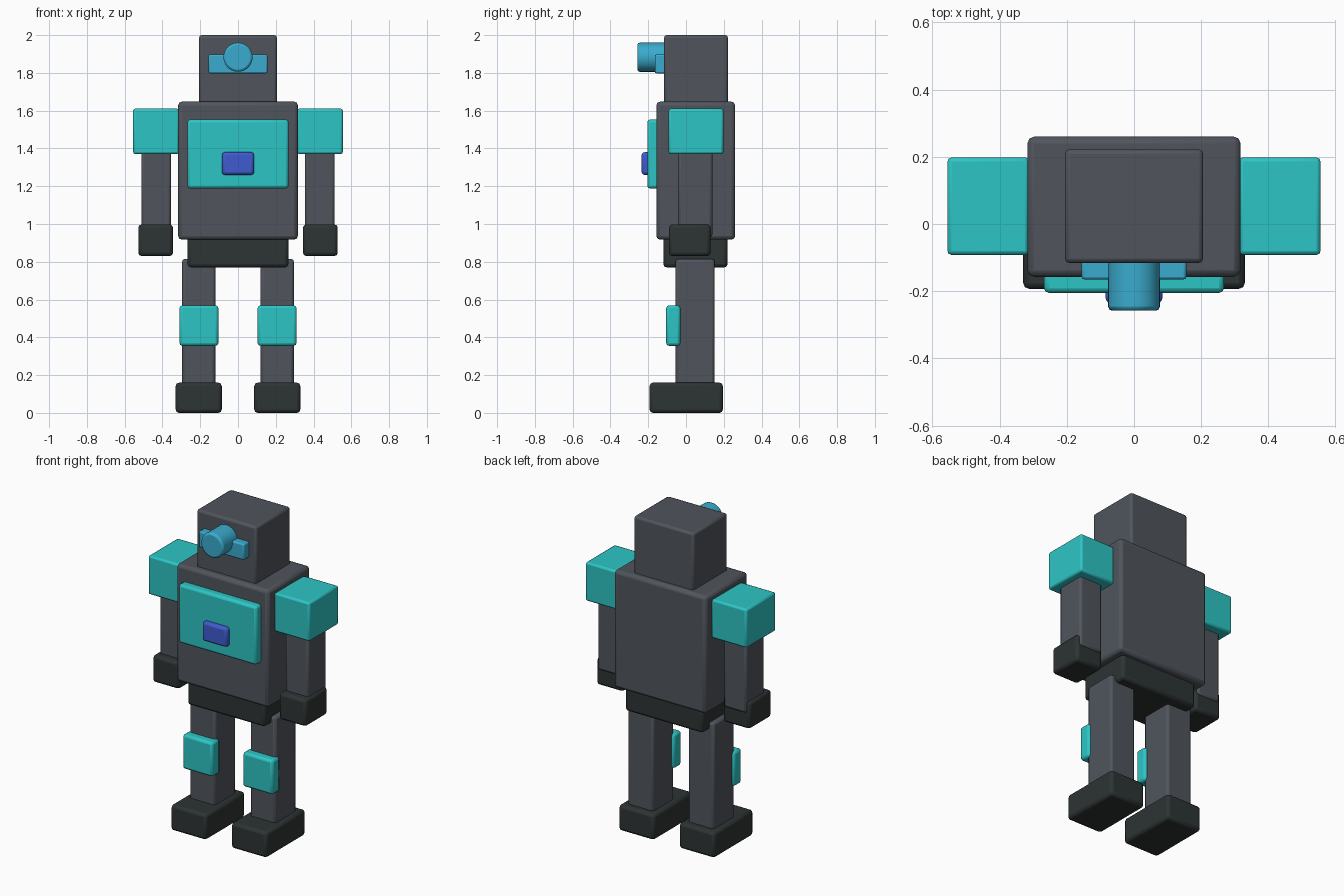
import bpy, math

if "Cube" in bpy.data.objects:
    bpy.data.objects.remove(bpy.data.objects["Cube"])


def material(name, color):
    m = bpy.data.materials.new(name)
    m.diffuse_color = (*color, 1)
    m.use_nodes = True
    m.node_tree.nodes["Principled BSDF"].inputs["Base Color"].default_value = m.diffuse_color
    return m


GREY = material("slate grey", (0.080, 0.091, 0.108))
DARK = material("dark charcoal", (0.026, 0.034, 0.033))
TEAL = material("teal", (0.027, 0.56, 0.56))
CYAN = material("sky blue", (0.043, 0.41, 0.62))
BLUE = material("royal blue", (0.05, 0.105, 0.62))


def finish(ob, name, mat, bevel):
    """Name, colour and softly bevel a part."""
    ob.name = name
    ob.data.materials.append(mat)
    mod = ob.modifiers.new("soft edges", "BEVEL")
    mod.width = bevel
    mod.segments = 2
    mod.limit_method = "ANGLE"
    mod.angle_limit = math.radians(40)
    bpy.ops.object.shade_smooth_by_angle(angle=math.radians(35))


def box(name, mat, x, y, z, bevel=0.015):
    """Box from (min, max) ranges on each axis."""
    spans = (x, y, z)
    bpy.ops.mesh.primitive_cube_add(size=1, location=[(a + b) / 2 for a, b in spans])
    ob = bpy.context.object
    ob.scale = [b - a for a, b in spans]
    bpy.ops.object.transform_apply(location=False, rotation=False, scale=True)
    finish(ob, name, mat, bevel)


def pair(name, mat, x, y, z, bevel=0.015):
    """The same box on both sides of the body."""
    box("right_" + name, mat, x, y, z, bevel)
    box("left_" + name, mat, (-x[1], -x[0]), y, z, bevel)


# Body
box("head", GREY, (-0.206, 0.206), (-0.116, 0.222), (1.63, 2.0), 0.014)
box("torso", GREY, (-0.317, 0.317), (-0.157, 0.26), (0.917, 1.648), 0.02)
box("pelvis", DARK, (-0.267, 0.267), (-0.12, 0.22), (0.77, 0.95), 0.018)

# Chest plate and button
box("chest_plate", TEAL, (-0.268, 0.268), (-0.205, -0.13), (1.188, 1.553))
box("chest_button", BLUE, (-0.085, 0.085), (-0.235, -0.18), (1.26, 1.38))

# Visor and round eye
box("visor", CYAN, (-0.156, 0.156), (-0.165, -0.095), (1.798, 1.897), 0.008)
bpy.ops.mesh.primitive_cylinder_add(
    vertices=32, radius=0.077, depth=0.16,
    location=(0, -0.178, 1.883), rotation=(math.pi / 2, 0, 0))
finish(bpy.context.object, "eye_lens", CYAN, 0.012)

# Arms
pair("shoulder", TEAL, (0.312, 0.555), (-0.092, 0.198), (1.37, 1.611), 0.012)
pair("arm", GREY, (0.354, 0.512), (-0.042, 0.14), (0.93, 1.40))
pair("hand", DARK, (0.344, 0.528), (-0.09, 0.13), (0.83, 0.998), 0.018)

# Legs
pair("leg", GREY, (0.12, 0.296), (-0.055, 0.152), (0.10, 0.815))
pair("knee_pad", TEAL, (0.104, 0.31), (-0.105, -0.03), (0.355, 0.569))
pair("foot", DARK, (0.086, 0.33), (-0.193, 0.195), (0.0, 0.16), 0.018)
